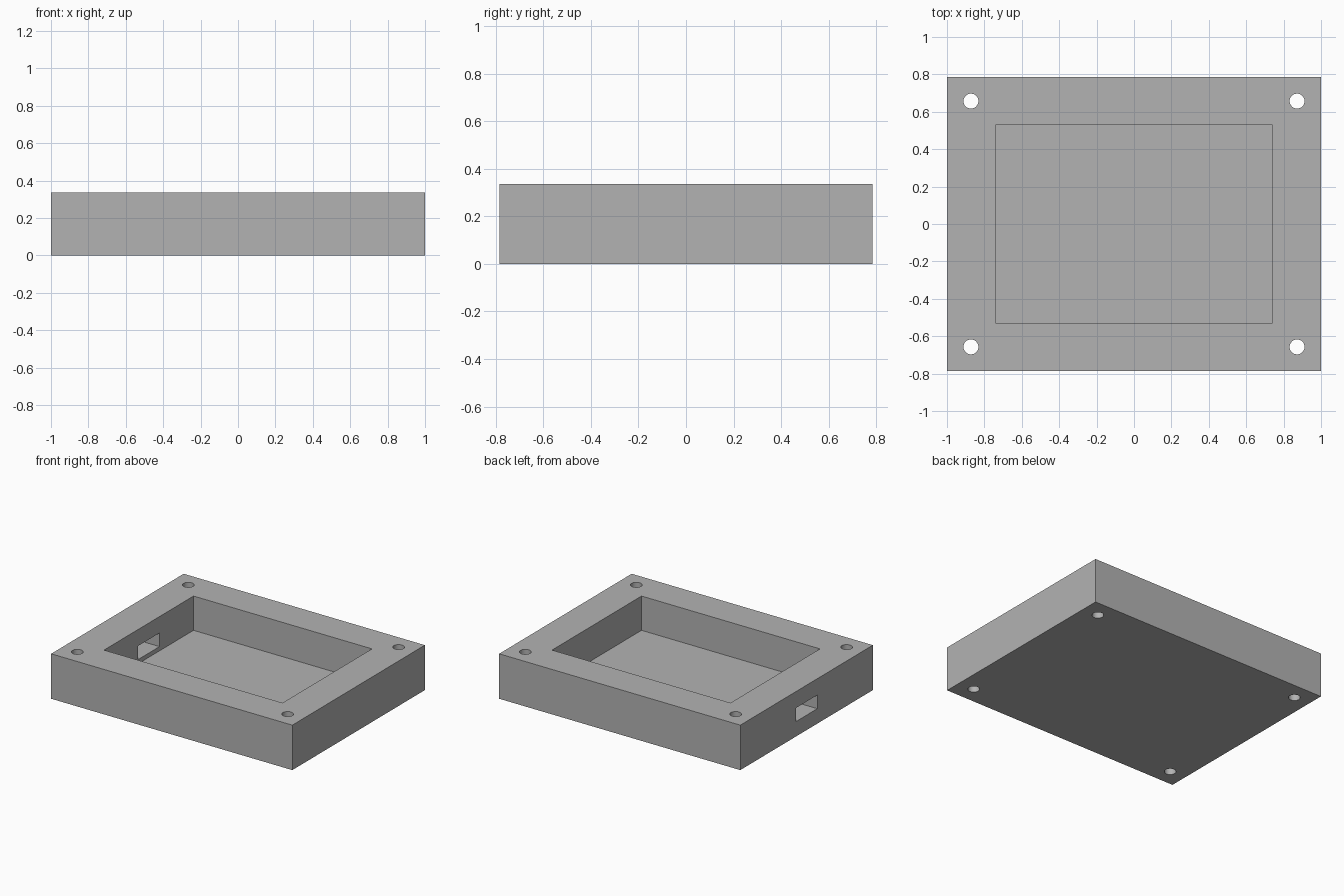
import bpy
import math

if "Cube" in bpy.data.objects:
    bpy.data.objects.remove(bpy.data.objects["Cube"], do_unlink=True)

HALF_X, HALF_Y, HEIGHT = 1.0, 0.785, 0.337
FLOOR = 0.08

# Plain grey material
grey = bpy.data.materials.new("plain_grey")
grey.use_nodes = True
colour = (0.45, 0.45, 0.45, 1)
grey.diffuse_color = colour
grey.node_tree.nodes["Principled BSDF"].inputs["Base Color"].default_value = colour


def box(name, low, high):
    """Axis-aligned box between two corners."""
    centre = [(a + b) / 2 for a, b in zip(low, high)]
    bpy.ops.mesh.primitive_cube_add(size=1, location=centre)
    obj = bpy.context.object
    obj.name = name
    obj.scale = [b - a for a, b in zip(low, high)]
    bpy.ops.object.transform_apply(location=True, rotation=False, scale=True)
    obj.data.materials.append(grey)
    return obj


def cut(target, cutter):
    """Subtract the cutter from the target, then discard it."""
    cutter.hide_render = True
    mod = target.modifiers.new("cut", "BOOLEAN")
    mod.operation = "DIFFERENCE"
    mod.solver = "EXACT"
    mod.object = cutter
    bpy.context.view_layer.objects.active = target
    bpy.ops.object.modifier_apply(modifier=mod.name)
    bpy.data.objects.remove(cutter, do_unlink=True)


# Tray body
tray = box("tray_body", (-HALF_X, -HALF_Y, 0), (HALF_X, HALF_Y, HEIGHT))

# Open cavity
cut(tray, box("cavity_cutter", (-0.74, -0.53, FLOOR), (0.74, 0.53, HEIGHT + 0.2)))

# Cable slot through the right wall
cut(tray, box("slot_cutter", (-1.2, -0.127, 0.112), (-0.5, 0.127, 0.214)))

# Corner screw holes
for sx in (-1, 1):
    for sy in (-1, 1):
        bpy.ops.mesh.primitive_cylinder_add(
            vertices=32, radius=0.04, depth=1, location=(sx * 0.872, sy * 0.657, HEIGHT / 2))
        hole = bpy.context.object
        hole.data.materials.append(grey)
        cut(tray, hole)

# Smooth hole walls, crisp edges elsewhere
bpy.ops.object.select_all(action="DESELECT")
tray.select_set(True)
bpy.context.view_layer.objects.active = tray
bpy.ops.object.shade_smooth_by_angle(angle=math.radians(30))
